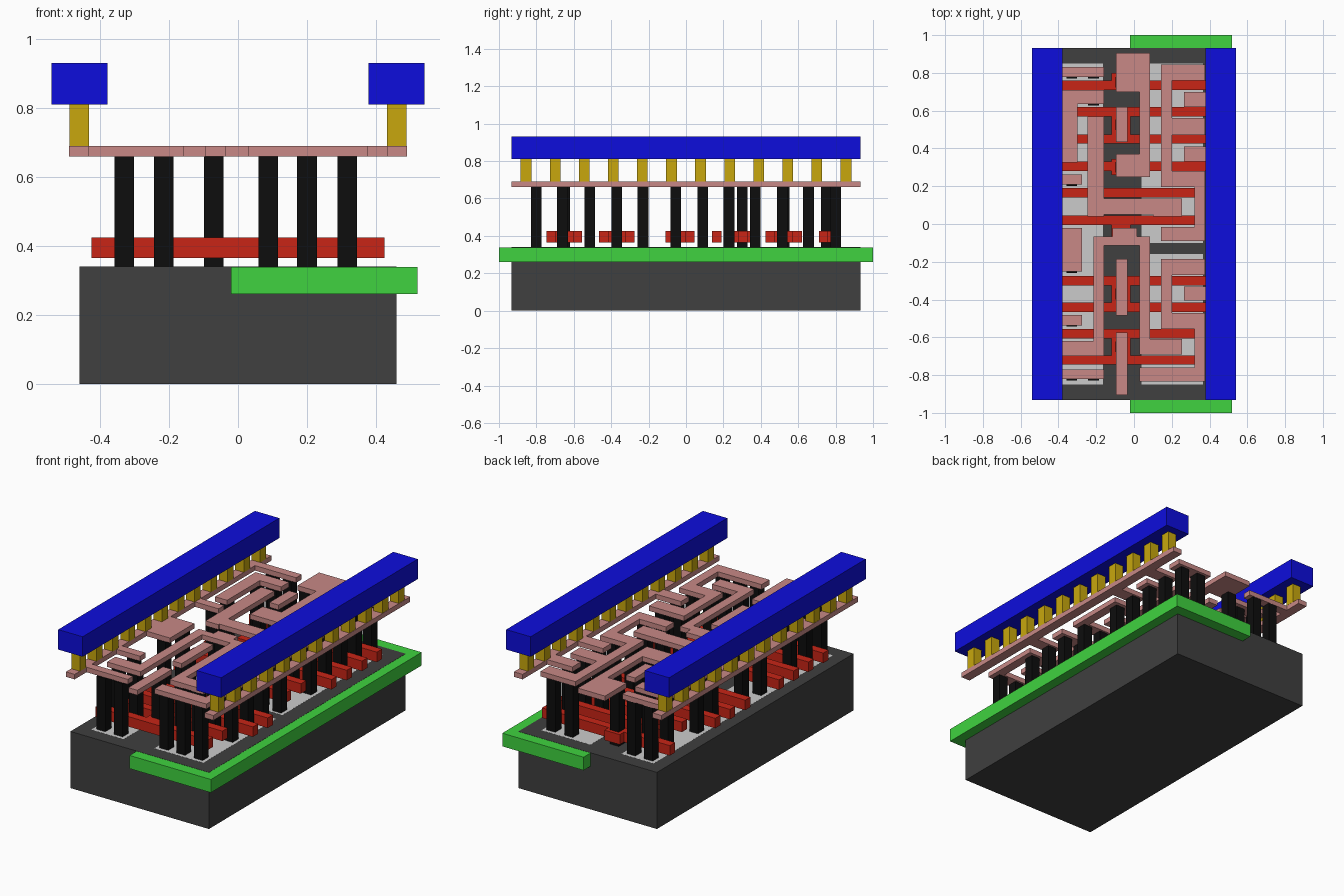
import bpy, bmesh
from mathutils import Vector


def material(name, r, g, b):
    m = bpy.data.materials.new(name)
    m.diffuse_color = (r, g, b, 1)
    return m


DARK = material("dark_grey", .05, .05, .05)
LIGHT = material("light_grey", .55, .55, .55)
GREEN = material("green", .05, .65, .05)
RED = material("red", .58, .018, .008)
BLACK = material("black", .004, .004, .004)
PINK = material("pink", .58, .25, .24)
GOLD = material("gold", .58, .39, .004)
BLUE = material("blue", .004, .004, .72)


def layer(name, mat, z0, z1, rects):
    """One object made of boxes; each rect is (x0, x1, y0, y1)."""
    bm = bmesh.new()
    for x0, x1, y0, y1 in rects:
        made = bmesh.ops.create_cube(bm, size=1)
        for v in made["verts"]:
            v.co = Vector((x1 if v.co.x > 0 else x0,
                           y1 if v.co.y > 0 else y0,
                           z1 if v.co.z > 0 else z0))
    me = bpy.data.meshes.new(name)
    bm.to_mesh(me)
    bm.free()
    me.materials.append(mat)
    ob = bpy.data.objects.new(name, me)
    bpy.context.collection.objects.link(ob)
    return ob


def squares(points, s=.0285):
    return [(x - s, x + s, y - s, y + s) for x, y in points]


# Base block, well slab and active regions
layer("substrate", DARK, 0, .34, [(-.46, .46, -.933, .933)])
layer("well", GREEN, .26, .339, [(-.02, .52, -1, 1)])
layer("active_regions", LIGHT, .30, .3405,
      [(-.38, -.165, -.85, .85), (.04, .365, -.85, -.16), (.04, .365, -.1, .85)])

# Red gate bars: (centre y, left end, right end)
bars = [(.735, -.425, .425), (.595, -.305, .425), (.45, -.305, .425),
        (.305, -.425, .425), (.165, -.425, .32), (.02, -.425, .32),
        (-.30, -.425, .425), (-.44, -.425, .425), (-.58, -.425, .32),
        (-.72, -.425, .32)]
gates = [(a, b, y - .025, y + .025) for y, a, b in bars]
# Contact pads and links joining pairs of gate bars
px0, px1 = -.12, -.018
gates += [(px0, px1, a, b) for a, b in
          [(.71, .80), (.475, .57), (.26, .345), (-.11, -.005),
           (-.415, -.325), (-.695, -.605)]]
layer("gate_bars", RED, .365, .425, gates)

# Black contact pillars, grouped by row
rows = {.80: (-.33, -.215, .20, .317), .655: (-.33, -.215, .317),
        .515: (.20, .317), .37: (-.33, .317), .23: (-.33, .20, .317),
        .09: (-.215, .088, .20), -.055: (-.33, .20, .317),
        -.23: (-.33, .20, .317), -.37: (.317,), -.515: (-.33, .20, .317),
        -.66: (-.33, -.215, .088, .20), -.80: (-.33, -.215, .088, .20, .317)}
pillars = [(x, y) for y, xs in rows.items() for x in xs]
pillars += [(-.07, y) for y in (.75, .525, .30, -.055, -.37, -.65)]
layer("contact_pillars", BLACK, .34, .66, squares(pillars))

# Pink wiring: side rails with their stubs
layer("left_rail", PINK, .66, .69, [
    (-.49, -.432, -.933, .933), (-.432, -.158, .778, .83),
    (-.432, -.275, .208, .262), (-.432, -.275, -.252, -.022),
    (-.432, -.275, -.537, -.483), (-.432, -.158, -.82, -.77)])
layer("right_rail", PINK, .66, .69, [
    (.432, .49, -.933, .933), (.265, .432, .62, .70),
    (.265, .432, .33, .41), (.265, .432, -.405, -.33)])

# Pink wiring: free-standing signal wires
wires = {
    "wire_back_left": [(-.38, -.158, .635, .71), (-.38, -.30, .325, .635)],
    "wire_back_middle": [(-.095, .085, .70, .905), (.03, .085, .37, .70),
                         (-.095, .085, .25, .37)],
    "wire_back_right": [(.143, .375, .76, .845), (.143, .20, .195, .76),
                        (.20, .375, .47, .56), (.20, .375, .195, .28),
                        (.32, .375, -.09, .195), (.143, .32, -.09, -.015)],
    "wire_centre": [(-.245, -.158, .04, .57), (-.158, .255, .05, .135),
                    (.10, .255, .04, .05)],
    "wire_front_left": [(-.215, -.158, -.62, -.065), (-.38, -.158, -.70, -.62),
                        (-.158, .085, -.115, -.065), (-.115, .015, -.065, -.022),
                        (.03, .085, -.69, -.115), (.085, .255, -.69, -.61)],
    "wire_front_right": [(.143, .375, -.27, -.185), (.143, .20, -.555, -.27),
                         (.20, .375, -.555, -.47), (.32, .375, -.76, -.555),
                         (.03, .375, -.835, -.76)],
    "input_bar_back": [(-.095, -.035, .435, .62)],
    "input_bar_middle": [(-.095, -.035, -.485, -.185)],
    "input_bar_front": [(-.095, -.035, -.905, -.575)],
}
for name, rects in wires.items():
    layer(name, PINK, .66, .69, rects)

# Gold posts and blue power beams on both sides
for side, s in (("left", -1), ("right", 1)):
    x = s * .46
    layer(side + "_posts", GOLD, .69, .81,
          squares([(x, (k - 5.5) * .1555) for k in range(12)]))
    layer(side + "_power_beam", BLUE, .81, .93, [(x - .081, x + .081, -.933, .933)])
